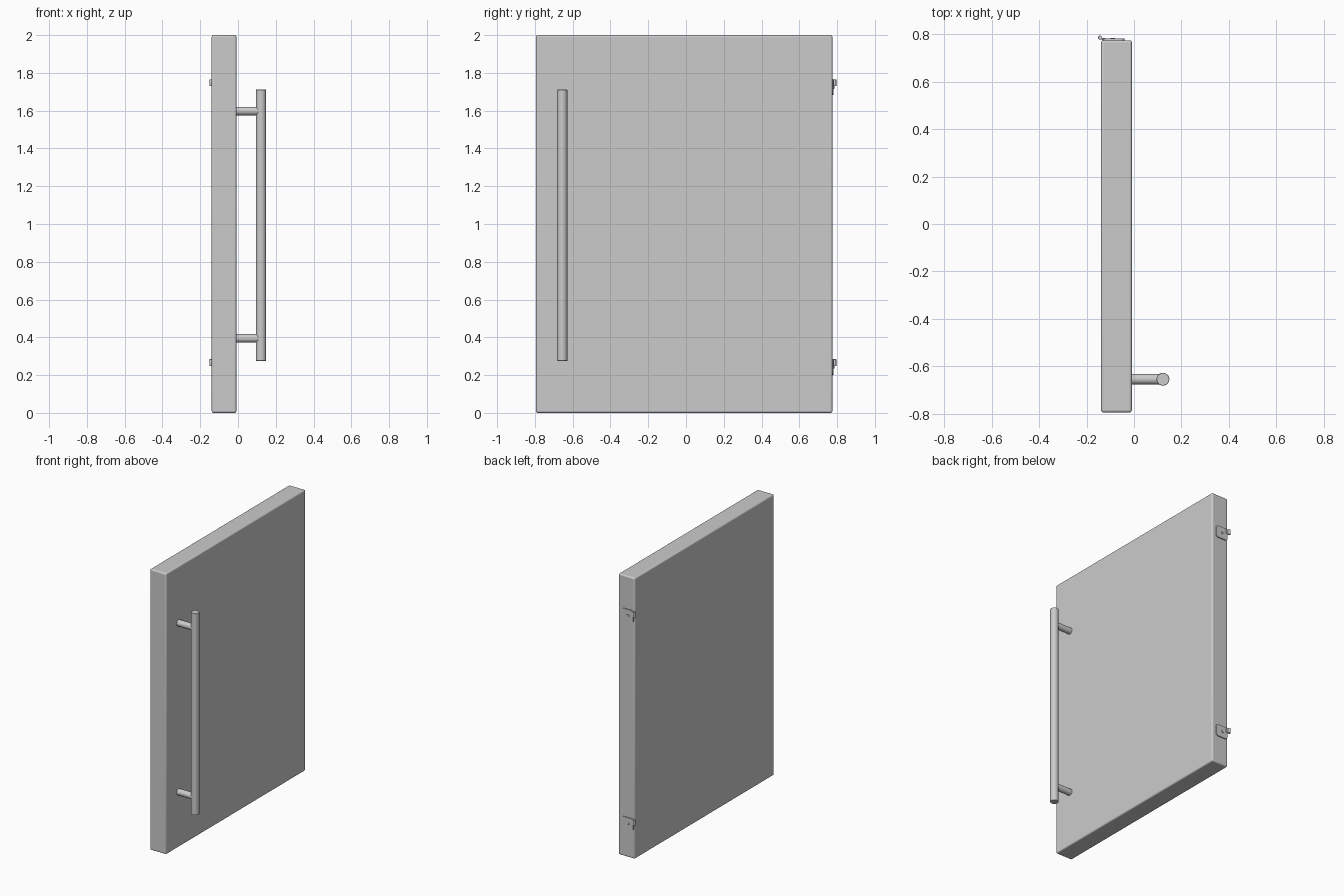
import bpy
from math import radians, pi

if "Cube" in bpy.data.objects:
    bpy.data.objects.remove(bpy.data.objects["Cube"])


def finish(obj, name, bevel=0.0, segments=3):
    obj.name = name
    if bevel:
        mod = obj.modifiers.new("Bevel", "BEVEL")
        mod.width = bevel
        mod.segments = segments
        mod.limit_method = "ANGLE"
        mod.angle_limit = radians(40)
    bpy.ops.object.shade_smooth_by_angle(angle=radians(35))
    return obj


def box(name, lo, hi, bevel=0.0, segments=3):
    centre = [(a + b) / 2 for a, b in zip(lo, hi)]
    bpy.ops.mesh.primitive_cube_add(size=1, location=centre)
    obj = bpy.context.object
    obj.scale = [b - a for a, b in zip(lo, hi)]
    bpy.ops.object.transform_apply(location=False, rotation=False, scale=True)
    return finish(obj, name, bevel, segments)


def rod(name, centre, radius, length, axis="Z", bevel=0.0, sides=48):
    rot = {"X": (0, pi / 2, 0), "Y": (pi / 2, 0, 0), "Z": (0, 0, 0)}[axis]
    bpy.ops.mesh.primitive_cylinder_add(vertices=sides, radius=radius, depth=length,
                                        location=centre, rotation=rot)
    return finish(bpy.context.object, name, bevel, 2)


def hinge_plate(name, lo, hi, radius):
    # Leaf with corners rounded in the x-z plane: bevel only the edges along y
    obj = box(name, lo, hi)
    attr = obj.data.attributes.new("bevel_weight_edge", "FLOAT", "EDGE")
    for e in obj.data.edges:
        a, b = (obj.data.vertices[i].co for i in e.vertices)
        attr.data[e.index].value = 1.0 if abs(a.y - b.y) > 1e-4 else 0.0
    corner = obj.modifiers.new("Corners", "BEVEL")
    corner.limit_method = "WEIGHT"
    corner.width = radius
    corner.segments = 6
    return obj


# Door slab with softened edges
box("door_panel", (-0.139, -0.795, 0.0), (-0.009, 0.775, 2.0), 0.01, 4)

# Bar handle on two posts
HANDLE_Y = -0.655
rod("handle_bar", (0.122, HANDLE_Y, 0.993), 0.027, 1.436, "Z", 0.002)
for label, z in (("lower", 0.395), ("upper", 1.598)):
    rod(f"{label}_handle_post", (0.048, HANDLE_Y, z), 0.0225, 0.124, "X", 0.003)

# Hinges: leaf, tab wrapping to the knuckle, pin barrel and screw
for label, z in (("lower", 0.2), ("upper", 1.682)):
    hinge_plate(f"{label}_hinge_leaf", (-0.132, 0.773, z), (-0.04, 0.782, z + 0.085), 0.018)
    box(f"{label}_hinge_tab", (-0.142, 0.778, z + 0.049), (-0.12, 0.784, z + 0.083), 0.001, 2)
    rod(f"{label}_hinge_knuckle", (-0.143, 0.787, z + 0.066), 0.0085, 0.036, "Z", 0.001, 32)
    rod(f"{label}_hinge_screw", (-0.09, 0.782, z + 0.043), 0.009, 0.007, "Y", 0.0015, 24)
